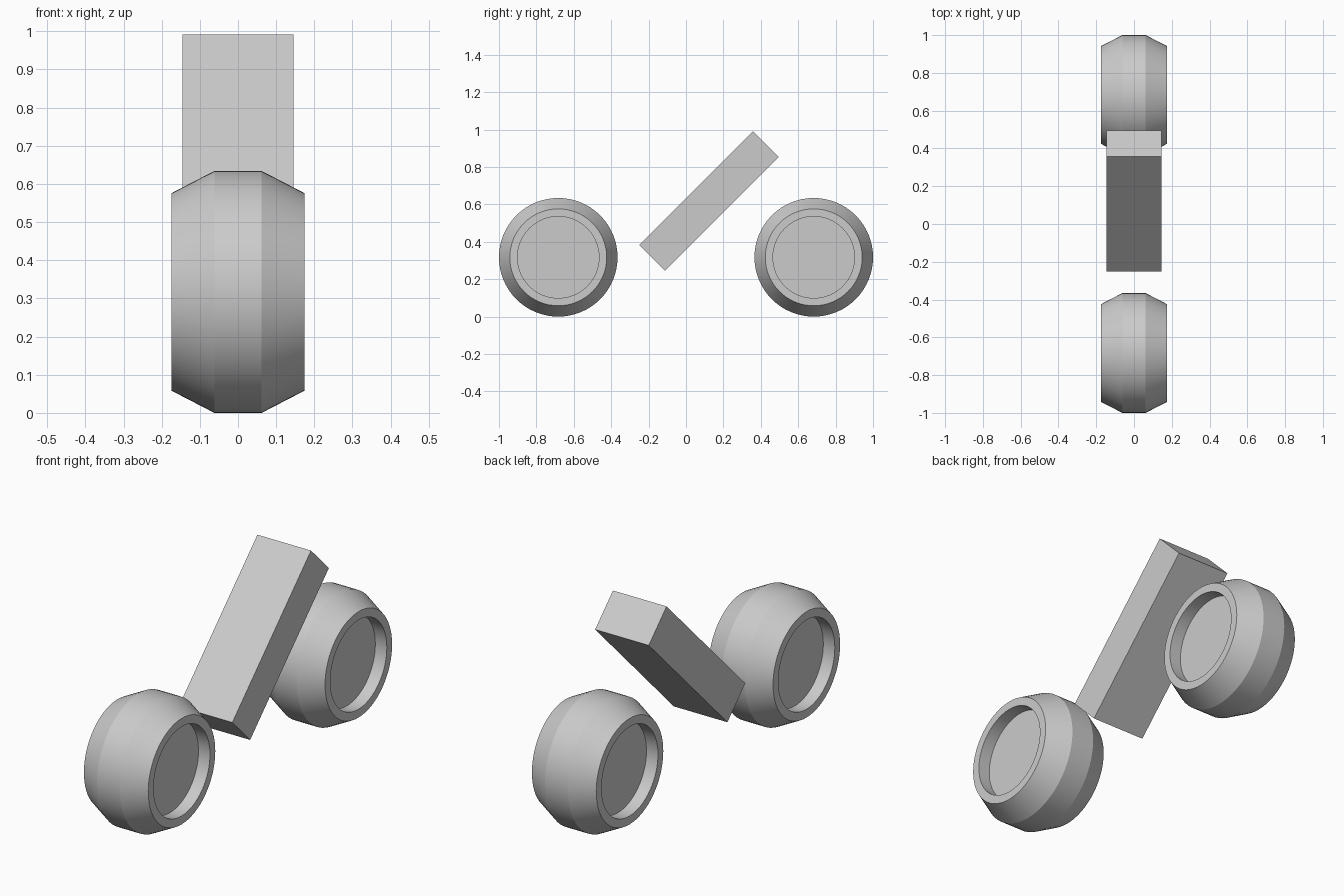
import bpy, bmesh
from math import radians
from mathutils import Matrix

if "Cube" in bpy.data.objects:
    bpy.data.objects.remove(bpy.data.objects["Cube"])

# (x, radius) profile of a wheel: recessed hub, rim, sloped shoulder, flat tread
HALF = [(0.112, 0), (0.112, 0.218), (0.174, 0.218), (0.174, 0.259), (0.062, 0.317)]
PROFILE = HALF + [(-x, r) for x, r in reversed(HALF)]


def add_object(name, bm):
    bmesh.ops.recalc_face_normals(bm, faces=bm.faces)
    mesh = bpy.data.meshes.new(name)
    bm.to_mesh(mesh)
    bm.free()
    obj = bpy.data.objects.new(name, mesh)
    bpy.context.collection.objects.link(obj)
    return obj


def add_wheel(name, y):
    bm = bmesh.new()
    verts = [bm.verts.new((x, 0, r)) for x, r in PROFILE]
    edges = [bm.edges.new(pair) for pair in zip(verts, verts[1:])]
    bmesh.ops.spin(bm, geom=verts + edges, cent=(0, 0, 0), axis=(1, 0, 0),
                   angle=radians(360), steps=64)
    bmesh.ops.remove_doubles(bm, verts=bm.verts, dist=1e-4)
    wheel = add_object(name, bm)
    wheel.location = (0, y, 0.317)
    bpy.ops.object.select_all(action='DESELECT')
    wheel.select_set(True)
    bpy.context.view_layer.objects.active = wheel
    bpy.ops.object.shade_smooth_by_angle(angle=radians(20))


# Wheels
add_wheel("front_wheel", -0.683)
add_wheel("rear_wheel", 0.683)

# Tilted body block
bm = bmesh.new()
bmesh.ops.create_cube(bm, size=1, matrix=Matrix.Diagonal((0.29, 0.86, 0.195, 1)))
body = add_object("tilted_body", bm)
body.location = (0, 0.122, 0.618)
body.rotation_euler = (radians(45), 0, 0)
